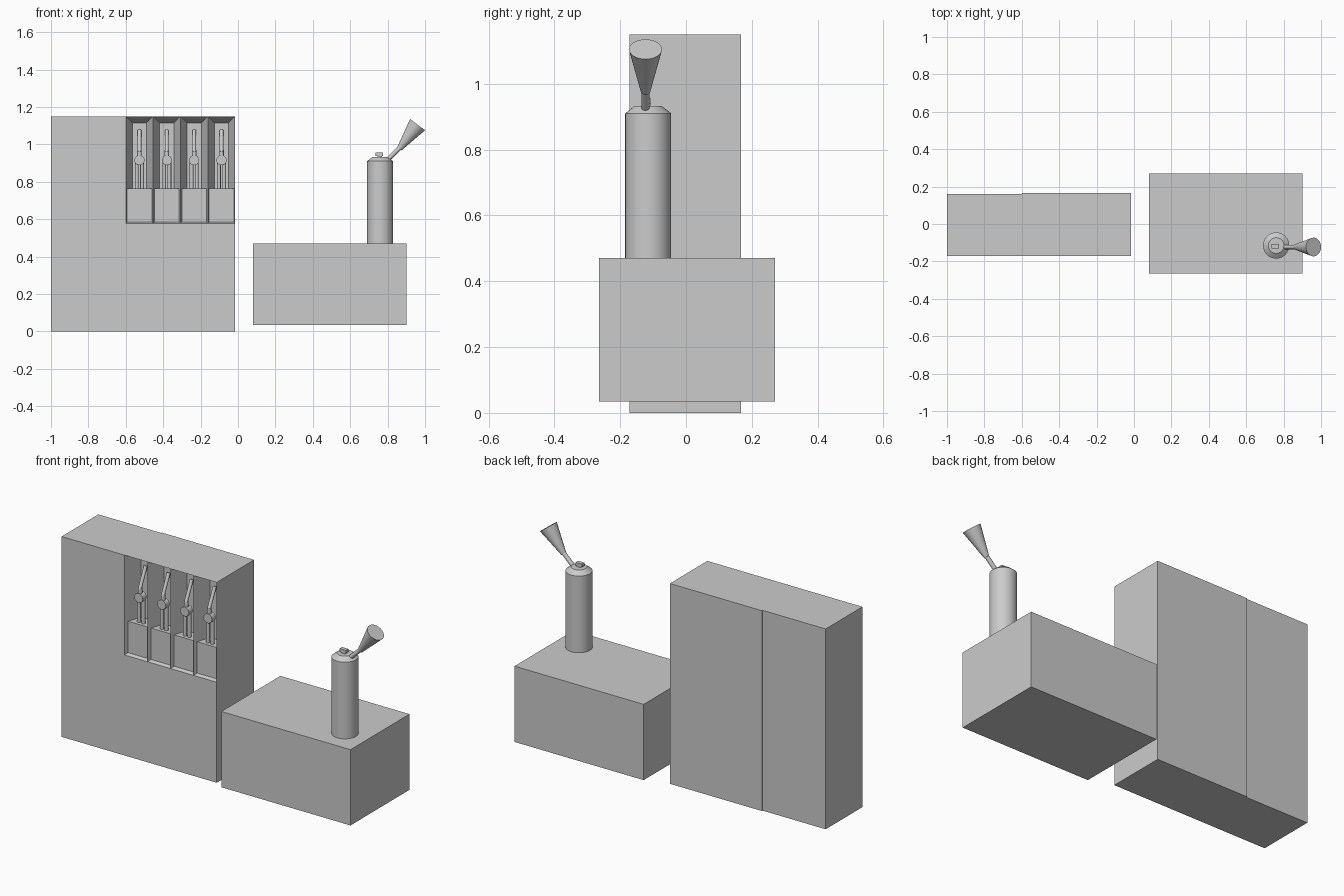
import bpy, math
from mathutils import Vector

if "Cube" in bpy.data.objects:
    bpy.data.objects.remove(bpy.data.objects["Cube"])


def mesh_object(name, verts, faces):
    me = bpy.data.meshes.new(name)
    me.from_pydata(verts, [], faces)
    me.validate()
    ob = bpy.data.objects.new(name, me)
    bpy.context.collection.objects.link(ob)
    return ob


def box(name, lo, hi):
    v = [(x, y, z) for x in (lo[0], hi[0]) for y in (lo[1], hi[1]) for z in (lo[2], hi[2])]
    f = [(0, 1, 3, 2), (4, 6, 7, 5), (0, 4, 5, 1), (2, 3, 7, 6), (0, 2, 6, 4), (1, 5, 7, 3)]
    return mesh_object(name, v, f)


def rod(name, a, b, r1, r2=None, seg=16):
    a, b = Vector(a), Vector(b)
    d = b - a
    bpy.ops.mesh.primitive_cone_add(vertices=seg, radius1=r1, radius2=r1 if r2 is None else r2,
                                    depth=d.length, location=(a + b) / 2,
                                    rotation=d.to_track_quat('Z', 'Y').to_euler())
    ob = bpy.context.object
    ob.name = name
    bpy.ops.object.shade_smooth_by_angle(angle=math.radians(30))
    return ob


# Cabinet: plain left half, right half with four tapered bays in its front
FRONT, BACK, TOP, SILL = -0.172, 0.167, 1.15, 0.577
X0, X1 = -0.6, -0.015
DEPTH, TAPER = 0.10, 0.035
W = (X1 - X0) / 4
box("cabinet_left", (-1, FRONT, 0), (X0, 0.161, TOP))

verts, faces = [], []


def quad(*pts):
    n = len(verts)
    verts.extend(pts)
    faces.append(tuple(range(n, n + len(pts))))


quad((X0, FRONT, 0), (X1, FRONT, 0), (X1, FRONT, SILL), (X0, FRONT, SILL))
quad((X1, BACK, 0), (X0, BACK, 0), (X0, BACK, TOP), (X1, BACK, TOP))
quad((X1, FRONT, 0), (X1, BACK, 0), (X1, BACK, TOP), (X1, FRONT, TOP))
quad((X0, BACK, 0), (X0, FRONT, 0), (X0, FRONT, TOP), (X0, BACK, TOP))
quad((X0, FRONT, TOP), (X1, FRONT, TOP), (X1, BACK, TOP), (X0, BACK, TOP))
quad((X0, BACK, 0), (X1, BACK, 0), (X1, FRONT, 0), (X0, FRONT, 0))
for i in range(4):
    a, b = X0 + i * W, X0 + (i + 1) * W
    outer = [(a, FRONT, SILL), (b, FRONT, SILL), (b, FRONT, TOP), (a, FRONT, TOP)]
    y, t = FRONT + DEPTH, TAPER
    inner = [(a + t, y, SILL + t), (b - t, y, SILL + t), (b - t, y, TOP - t), (a + t, y, TOP - t)]
    quad(*inner)
    for k in range(4):
        j = (k + 1) % 4
        quad(outer[k], outer[j], inner[j], inner[k])
mesh_object("cabinet_right", verts, faces)

# Holster box and nozzle in each bay
for i in range(4):
    n = i + 1
    cx = X0 + (i + 0.5) * W
    box(f"holster_{n}", (cx - W / 2 + 0.007, FRONT + 0.02, SILL + 0.008),
        (cx + W / 2 - 0.007, FRONT + DEPTH, 0.765))
    for s, side in ((-1, "left"), (1, "right")):
        rod(f"nozzle_grip_{side}_{n}", (cx + s * 0.014, -0.125, 0.74),
            (cx + s * 0.014, -0.125, 0.91), 0.010)
    rod(f"nozzle_dial_{n}", (cx, -0.150, 0.915), (cx, -0.115, 0.915), 0.027, seg=24)
    rod(f"nozzle_spout_lower_{n}", (cx, -0.135, 0.89), (cx, -0.135, 0.97), 0.012)
    rod(f"nozzle_spout_{n}", (cx, -0.140, 0.96), (cx, -0.085, 1.075), 0.010)

# Storage block
box("storage_block", (0.08, -0.265, 0.035), (0.90, 0.27, 0.47))

# Extinguisher
ex, ey = 0.76, -0.115
rod("extinguisher_body", (ex, ey, 0.465), (ex, ey, 0.91), 0.07, seg=32)
rod("extinguisher_shoulder", (ex, ey, 0.91), (ex, ey, 0.932), 0.07, 0.042, seg=32)
box("valve_stem", (ex - 0.015, ey - 0.013, 0.925), (ex + 0.010, ey + 0.007, 0.945))
box("valve_handle", (ex - 0.024, ey - 0.015, 0.938), (ex + 0.016, ey + 0.008, 0.955))
rod("horn_pipe", (0.80, -0.123, 0.918), (0.868, -0.123, 0.985), 0.012)
rod("horn", (0.862, -0.123, 0.975), (0.96, -0.123, 1.105), 0.014, 0.05, seg=32)
